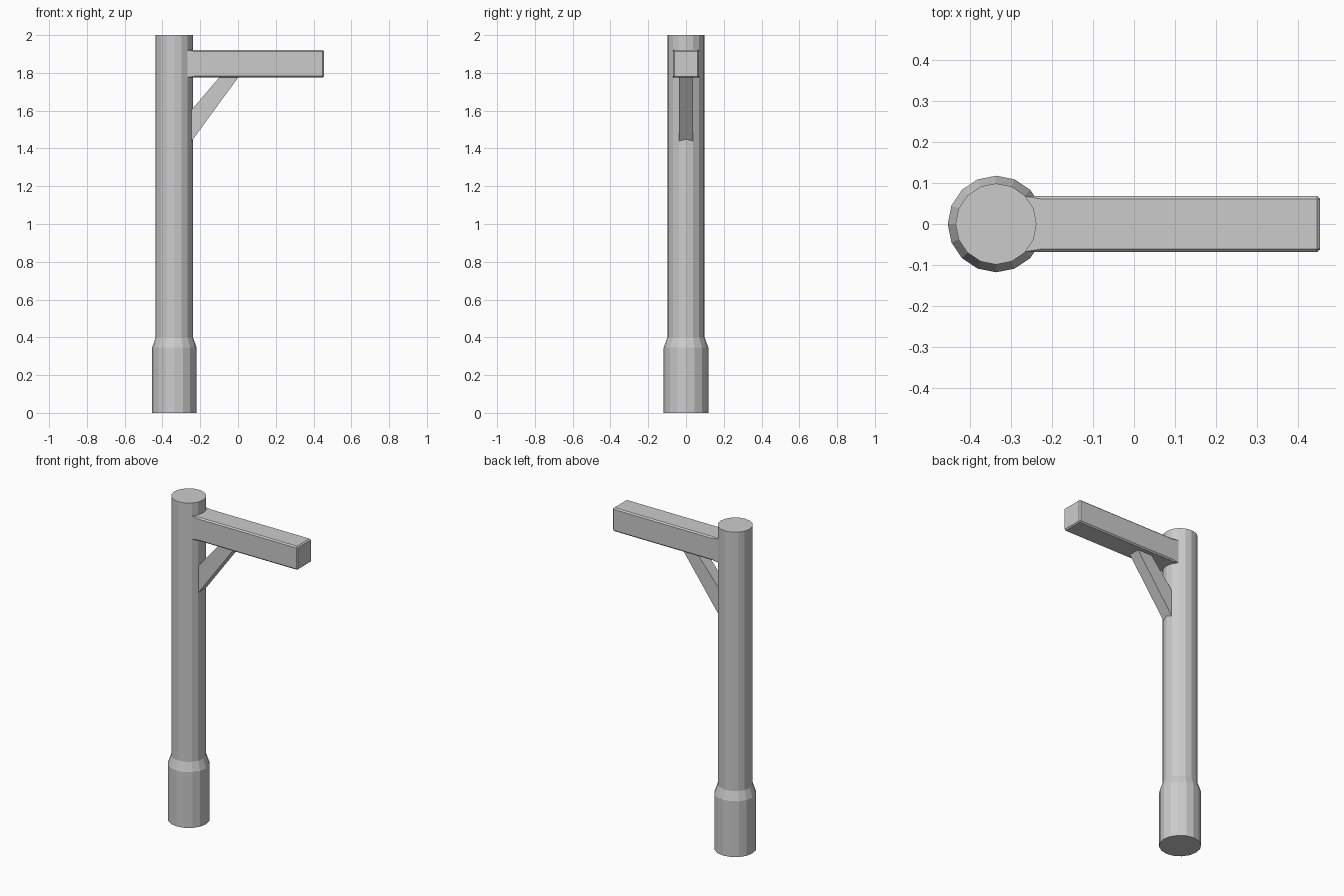
import bpy
from math import cos, sin, pi

if "Cube" in bpy.data.objects:
    bpy.data.objects.remove(bpy.data.objects["Cube"])

POST_X = -0.337


def make(name, verts, faces):
    mesh = bpy.data.meshes.new(name)
    mesh.from_pydata(verts, [], faces)
    mesh.update()
    obj = bpy.data.objects.new(name, mesh)
    bpy.context.collection.objects.link(obj)
    return obj


def loft(name, rings):
    """Skin equal-length closed rings and cap both ends."""
    n = len(rings[0])
    verts = [v for ring in rings for v in ring]
    faces = [tuple(reversed(range(n))), tuple(range(len(verts) - n, len(verts)))]
    for r in range(len(rings) - 1):
        for i in range(n):
            j = (i + 1) % n
            a, b = r * n, (r + 1) * n
            faces.append((a + i, a + j, b + j, b + i))
    return make(name, verts, faces)


def circle(radius, z, sides=16):
    return [(POST_X + radius * cos(2 * pi * i / sides),
             radius * sin(2 * pi * i / sides), z) for i in range(sides)]


def beam_section(x, c, inset=0.0):
    """Chamfered rectangle across the beam at x."""
    h, v, zc = 0.069 - inset, 0.073 - inset, 1.848
    pts = [(h, -v + c), (h, v - c), (h - c, v), (-h + c, v),
           (-h, v - c), (-h, -v + c), (-h + c, -v), (h - c, -v)]
    return [(x, y, zc + z) for y, z in pts]


# Round post with a thicker foot
loft("post", [circle(0.118, 0), circle(0.118, 0.345),
              circle(0.099, 0.40), circle(0.099, 2.0)])

# Crossbeam: chamfer fades out where it meets the post
loft("crossbeam", [beam_section(-0.30, 0.0005), beam_section(-0.27, 0.0005),
                   beam_section(-0.225, 0.008), beam_section(0.447, 0.008),
                   beam_section(0.455, 0.002, 0.007)])

# Diagonal brace, its ends buried in post and beam
profile = [(-0.282, 1.389), (0.015, 1.795), (-0.083, 1.795), (-0.282, 1.562)]
loft("brace", [[(x, y, z) for x, z in profile] for y in (0.036, -0.036)])
